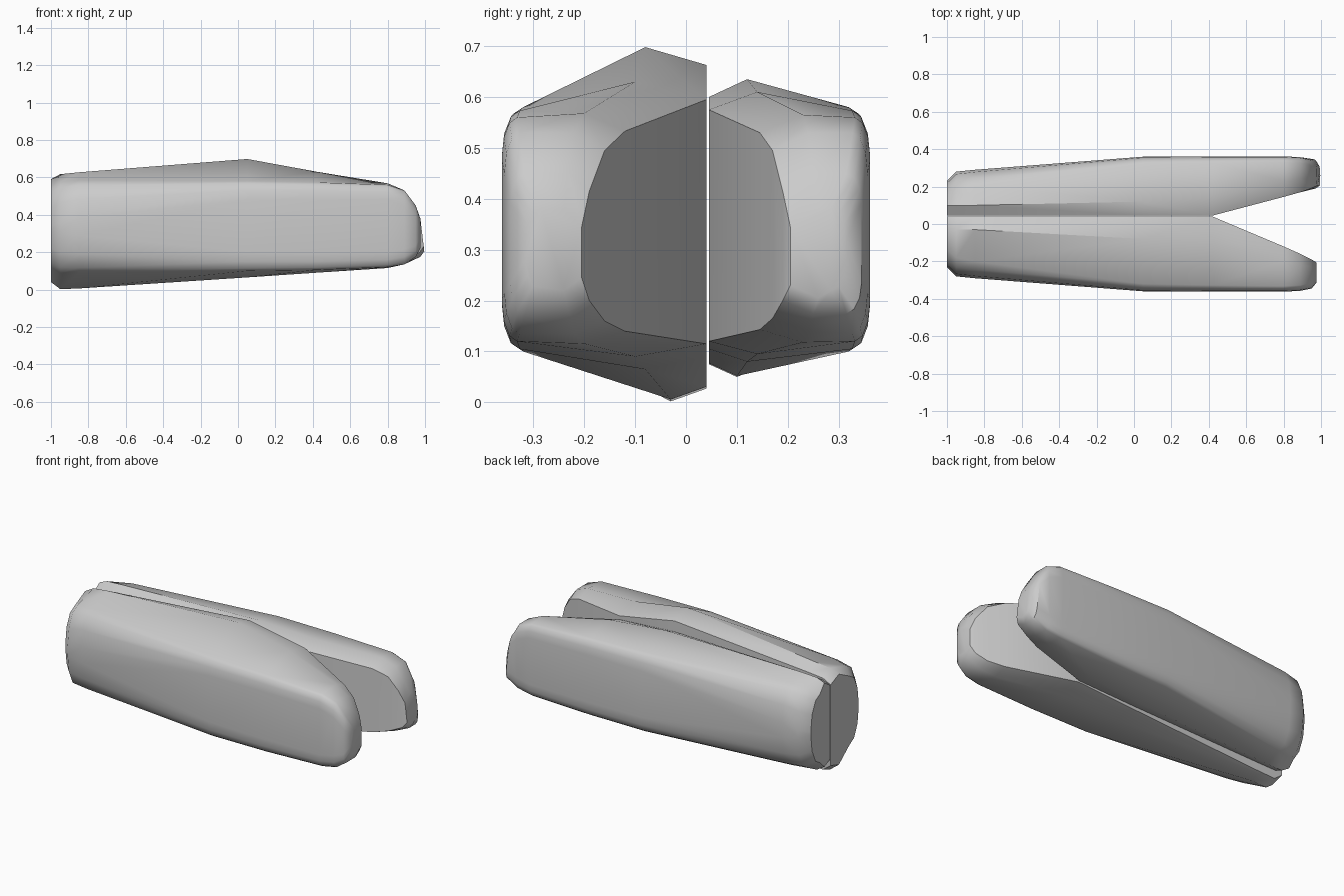
import bpy
import bmesh
import math

if "Cube" in bpy.data.objects:
    bpy.data.objects.remove(bpy.data.objects["Cube"], do_unlink=True)

# Single grey material
grey = bpy.data.materials.new("plain grey")
grey.use_nodes = True
colour = (0.6, 0.6, 0.6, 1)
grey.diffuse_color = colour
grey.node_tree.nodes["Principled BSDF"].inputs["Base Color"].default_value = colour

# Shared stations: x, outer width, shoulder top, shoulder bottom, corner radius
stations = [
    (-1, .23, .54, .12, .09),
    (-.95, .28, .575, .09, .1),
    (-.85, .29, .585, .09, .09),
    (.05, .36, .58, .1, .04),
    (.42, .362, .573, .105, .035),
    (.8, .362, .56, .12, .03),
    (.89, .357, .53, .135, .03),
    (.95, .345, .45, .175, .03),
    (.975, .315, .38, .22, .03),
]

# Per-half stations: inner y, ridge y, ridge top, ridge bottom
front = [
    (.04, -.04, .59, .04), (.04, -.03, .617, .002), (.04, -.03, .627, .006),
    (.04, -.08, .698, .065), (.04, -.1, .63, .09), (-.12, -.2, .568, .115),
    (-.16, -.22, .53, .135), (-.19, -.23, .45, .175), (-.205, -.24, .38, .22),
]
back = [
    (.045, .1, .59, .08), (.045, .1, .61, .05), (.045, .1, .615, .052),
    (.045, .12, .635, .08), (.045, .14, .61, .095), (.145, .23, .565, .118),
    (.17, .24, .53, .14), (.19, .25, .45, .175), (.205, .26, .38, .205),
]


def section(station, inner, side, lean):
    """One closed ring: inner wall, ridges and rounded outer shoulders."""
    x, outer, top, bottom, radius = station
    wall, ridge, high, low = inner
    tall = min(radius * 2, (top - bottom) * .45) + .02 * (x < .9)
    arc = [math.radians(a) for a in (0, 30, 60, 90)]
    ring = [(wall, low + .025), (ridge, low)]
    ring += [(side * (outer - radius + radius * math.sin(a)),
              bottom + tall - tall * math.cos(a)) for a in arc]
    ring += [(side * (outer - radius + radius * math.sin(a)),
              top - tall + tall * math.cos(a)) for a in reversed(arc)]
    ring += [(ridge, high), (wall, high - .035)]
    shift = lean if x > .9 else 0
    return [(x + shift * (.38 - z), y, z) for y, z in ring]


def build_half(name, inners, side, lean):
    """Loft the rings along the length and cap both ends."""
    bm = bmesh.new()
    rings = [[bm.verts.new(p) for p in section(s, i, side, lean)]
             for s, i in zip(stations, inners)]
    count = len(rings[0])
    for a, b in zip(rings, rings[1:]):
        for k in range(count):
            n = (k + 1) % count
            bm.faces.new((a[k], a[n], b[n], b[k]))
    bm.faces.new(rings[0])
    bm.faces.new(rings[-1])
    bmesh.ops.recalc_face_normals(bm, faces=bm.faces)
    mesh = bpy.data.meshes.new(name)
    bm.to_mesh(mesh)
    bm.free()
    mesh.materials.append(grey)
    obj = bpy.data.objects.new(name, mesh)
    bpy.context.collection.objects.link(obj)
    bpy.ops.object.select_all(action="DESELECT")
    obj.select_set(True)
    bpy.context.view_layer.objects.active = obj
    bpy.ops.object.shade_smooth_by_angle(angle=math.radians(40))


# Two prongs meeting along the closed end
build_half("front_prong", front, -1, 0)
build_half("back_prong", back, 1, .12)
